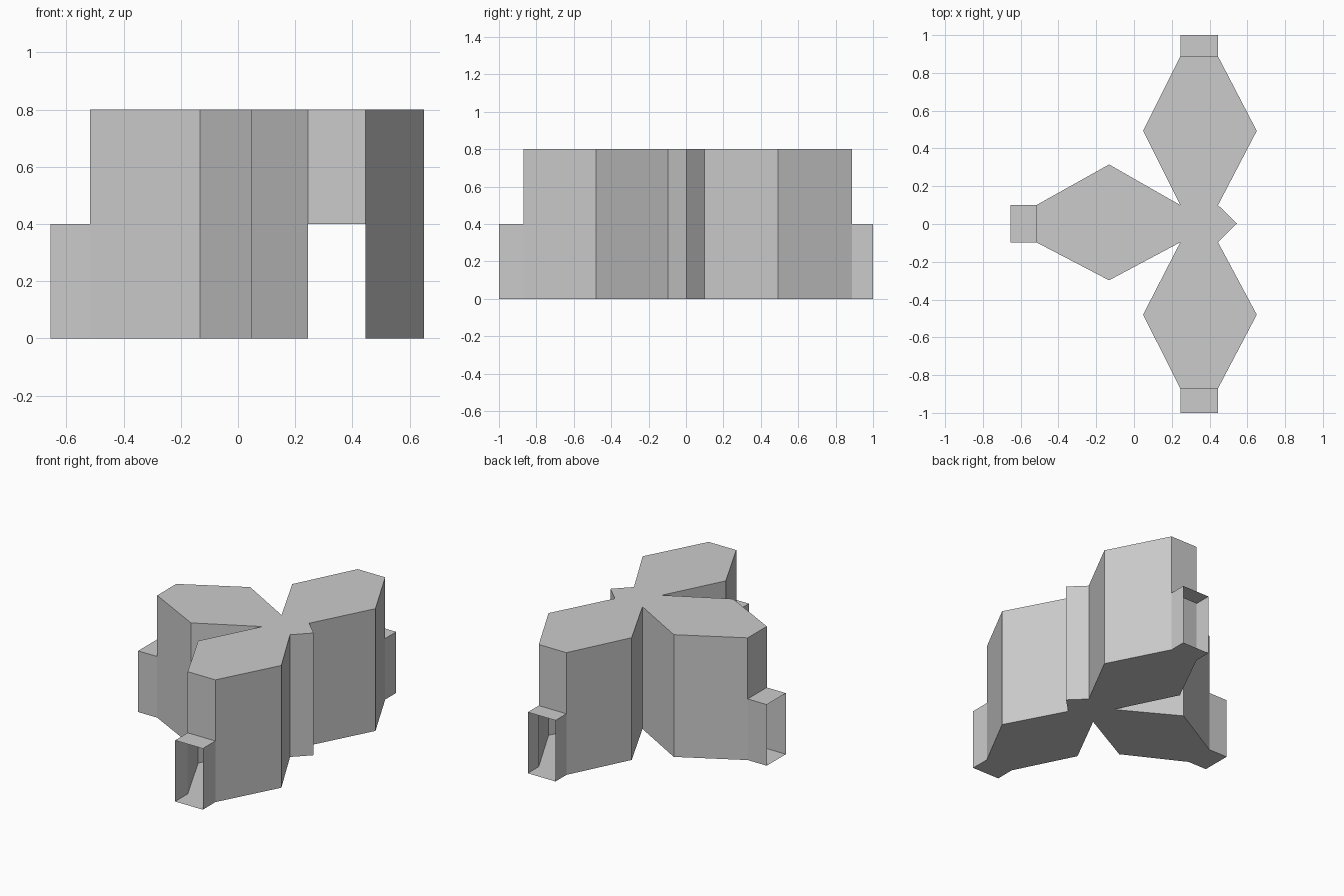
import bpy
import bmesh

if "Cube" in bpy.data.objects:
    bpy.data.objects.remove(bpy.data.objects["Cube"])

H, DOOR = 0.8, 0.4  # roof height, doorway height

# Plan outline, counter-clockwise: north wing, west wing, south wing, east point
outline = [
    (0.445, 0.10), (0.65, 0.493), (0.445, 0.887), (0.245, 0.887), (0.048, 0.493), (0.245, 0.10),
    (-0.132, 0.315), (-0.517, 0.10), (-0.517, -0.097), (-0.132, -0.298), (0.245, -0.097),
    (0.048, -0.48), (0.245, -0.87), (0.445, -0.87), (0.65, -0.48), (0.445, -0.097),
    (0.545, 0.003),
]
# Index of the end wall of each wing, and how far its porch projects
ends = {2: ("north_porch", (0, 0.113)),
        7: ("west_porch", (-0.138, 0)),
        12: ("south_porch", (0, -0.13))}


def sheet(name, polys):
    """Thin-surface object from polygons, flat shaded."""
    bm = bmesh.new()
    for pts in polys:
        bm.faces.new([bm.verts.new(p) for p in pts])
    bmesh.ops.remove_doubles(bm, verts=bm.verts[:], dist=1e-5)
    mesh = bpy.data.meshes.new(name)
    bm.to_mesh(mesh)
    bm.free()
    ob = bpy.data.objects.new(name, mesh)
    bpy.context.collection.objects.link(ob)
    return ob


def wall(a, b, z0, z1):
    """Upright quad facing right of the direction a to b."""
    return [(*a, z0), (*b, z0), (*b, z1), (*a, z1)]


# Hollow hall: floor, roof and walls, with the wing ends open below the door height
hall = [[(x, y, 0) for x, y in reversed(outline)],
        [(x, y, H) for x, y in outline]]
for i, a in enumerate(outline):
    b = outline[(i + 1) % len(outline)]
    hall.append(wall(a, b, DOOR if i in ends else 0, H))
sheet("hall", hall)

# Open-ended porches: two side walls, roof and floor
for i, (name, (dx, dy)) in ends.items():
    a, b = outline[i], outline[i + 1]
    a2, b2 = (a[0] + dx, a[1] + dy), (b[0] + dx, b[1] + dy)
    sheet(name, [
        wall(a, a2, 0, DOOR),
        wall(b2, b, 0, DOOR),
        [(*p, DOOR) for p in (a, a2, b2, b)],
        [(*p, 0) for p in (b, b2, a2, a)],
    ])
